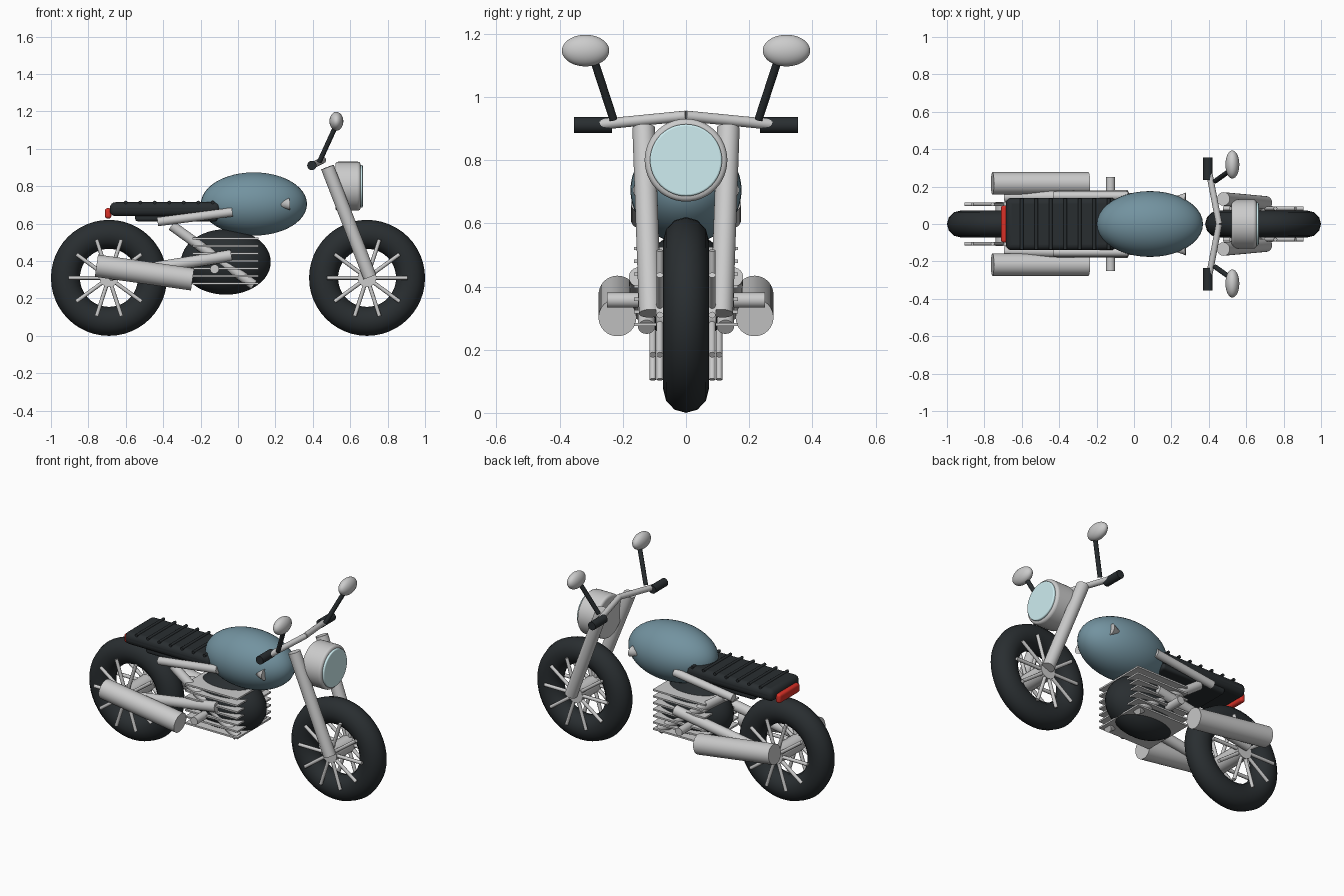
import bpy
from math import radians, pi, cos, sin
from mathutils import Vector

if "Cube" in bpy.data.objects:
    bpy.data.objects.remove(bpy.data.objects["Cube"])


def material(name, rgb):
    m = bpy.data.materials.new(name)
    m.diffuse_color = (*rgb, 1)
    m.use_nodes = True
    m.node_tree.nodes["Principled BSDF"].inputs["Base Color"].default_value = m.diffuse_color
    return m


DARK = material("dark_rubber", (0.022, 0.027, 0.03))
BLUE = material("tank_paint", (0.17, 0.29, 0.35))
GLASS = material("lamp_glass", (0.62, 0.85, 0.88))
RED = material("red_lens", (0.7, 0.03, 0.02))


def finish(name, mat=None, smooth=True):
    o = bpy.context.object
    o.name = name
    if mat:
        o.data.materials.append(mat)
    if smooth:
        bpy.ops.object.shade_smooth_by_angle(angle=radians(40))
    return o


def rod(name, a, b, r, mat=None, r2=None, sides=24):
    a, b = Vector(a), Vector(b)
    d = b - a
    bpy.ops.mesh.primitive_cone_add(vertices=sides, radius1=r, radius2=r if r2 is None else r2,
                                    depth=d.length, location=(a + b) / 2,
                                    rotation=d.to_track_quat('Z', 'Y').to_euler())
    return finish(name, mat)


def ellipsoid(name, loc, half, mat=None):
    bpy.ops.mesh.primitive_uv_sphere_add(segments=40, ring_count=24, radius=1, location=loc)
    bpy.context.object.scale = half
    return finish(name, mat)


def box(name, loc, size, mat=None, bevel=0):
    bpy.ops.mesh.primitive_cube_add(size=1, location=loc)
    o = bpy.context.object
    o.scale = size
    bpy.ops.object.transform_apply(location=False, rotation=False, scale=True)
    if bevel:
        add_bevel(o, bevel)
    return finish(name, mat, smooth=bool(bevel))


def add_bevel(o, width):
    m = o.modifiers.new("bevel", 'BEVEL')
    m.width, m.segments = width, 4
    return o


# Wheels: tyre, hub and spokes on both faces
for label, x, off in (("rear", -0.69, 0.105), ("front", 0.69, 0.083)):
    bpy.ops.mesh.primitive_torus_add(major_segments=48, minor_segments=12, major_radius=0.2325,
                                     minor_radius=0.0775, location=(x, 0, 0.31),
                                     rotation=(pi / 2, 0, 0))
    bpy.context.object.scale.z = 0.94
    finish(label + "_tyre", DARK)
    rod(label + "_hub", (x, -off - 0.012, 0.31), (x, off + 0.012, 0.31), 0.05)
    for s in (-1, 1):
        for i in range(10):
            a = 2 * pi * i / 10
            rod(f"{label}_spoke", (x, s * off, 0.31),
                (x + 0.215 * cos(a), s * off, 0.31 + 0.215 * sin(a)), 0.0105, sides=10)

# Tank, engine block and cooling fins
ellipsoid("tank", (0.085, 0, 0.705), (0.284, 0.176, 0.169), BLUE)
ellipsoid("engine", (-0.065, 0, 0.395), (0.24, 0.15, 0.175), DARK)
for i in range(7):
    box("engine_fin", (-0.067, 0, 0.28 + 0.04 * i), (0.355, 0.33, 0.01))

# Seat with ribs and tail lamp
box("seat", (-0.39, 0, 0.677), (0.59, 0.28, 0.075), DARK, 0.03)
box("seat_base", (-0.33, 0, 0.637), (0.44, 0.24, 0.05), DARK, 0.015)
for i in range(8):
    x = -0.6 + 0.0775 * i
    rod("seat_rib", (x, -0.135, 0.714), (x, 0.135, 0.714), 0.009, DARK, sides=10)
box("tail_lamp", (-0.694, 0, 0.655), (0.034, 0.2, 0.056), RED, 0.014)

# Headlamp
add_bevel(rod("headlamp_shell", (0.52, 0, 0.8), (0.655, 0, 0.8), 0.131, sides=48), 0.015)
add_bevel(rod("headlamp_glass", (0.64, 0, 0.8), (0.667, 0, 0.8), 0.114, GLASS, sides=48), 0.006)

# Parts that come in left and right pairs
for s, side in ((-1, "right"), (1, "left")):
    rod(side + "_fork_leg", (0.478, s * 0.134, 0.902), (0.705, s * 0.113, 0.315), 0.036)
    rod(side + "_handlebar", (0.455, 0, 0.94), (0.40, s * 0.285, 0.912), 0.017)
    rod(side + "_grip", (0.395, s * 0.235, 0.911), (0.395, s * 0.355, 0.911), 0.025, DARK)
    rod(side + "_mirror_stalk", (0.435, s * 0.23, 0.93), (0.522, s * 0.292, 1.12), 0.013, DARK)
    ellipsoid(side + "_mirror", (0.526, s * 0.318, 1.147), (0.037, 0.075, 0.05))
    rod(side + "_tank_badge", (0.275, s * 0.135, 0.705), (0.205, s * 0.142, 0.70), 0.033, r2=0)
    rod(side + "_seat_rail", (-0.43, s * 0.15, 0.61), (-0.03, s * 0.15, 0.662), 0.024)
    rod(side + "_frame_tube", (-0.355, s * 0.125, 0.59), (0.085, s * 0.125, 0.272), 0.027)
    rod(side + "_swingarm", (-0.69, s * 0.145, 0.325), (-0.035, s * 0.15, 0.43), 0.031)
    rod(side + "_muffler", (-0.757, s * 0.217, 0.375), (-0.243, s * 0.217, 0.302), 0.06, sides=32)
    rod(side + "_foot_peg", (-0.125, s * 0.1, 0.357), (-0.125, s * 0.25, 0.357), 0.024)
